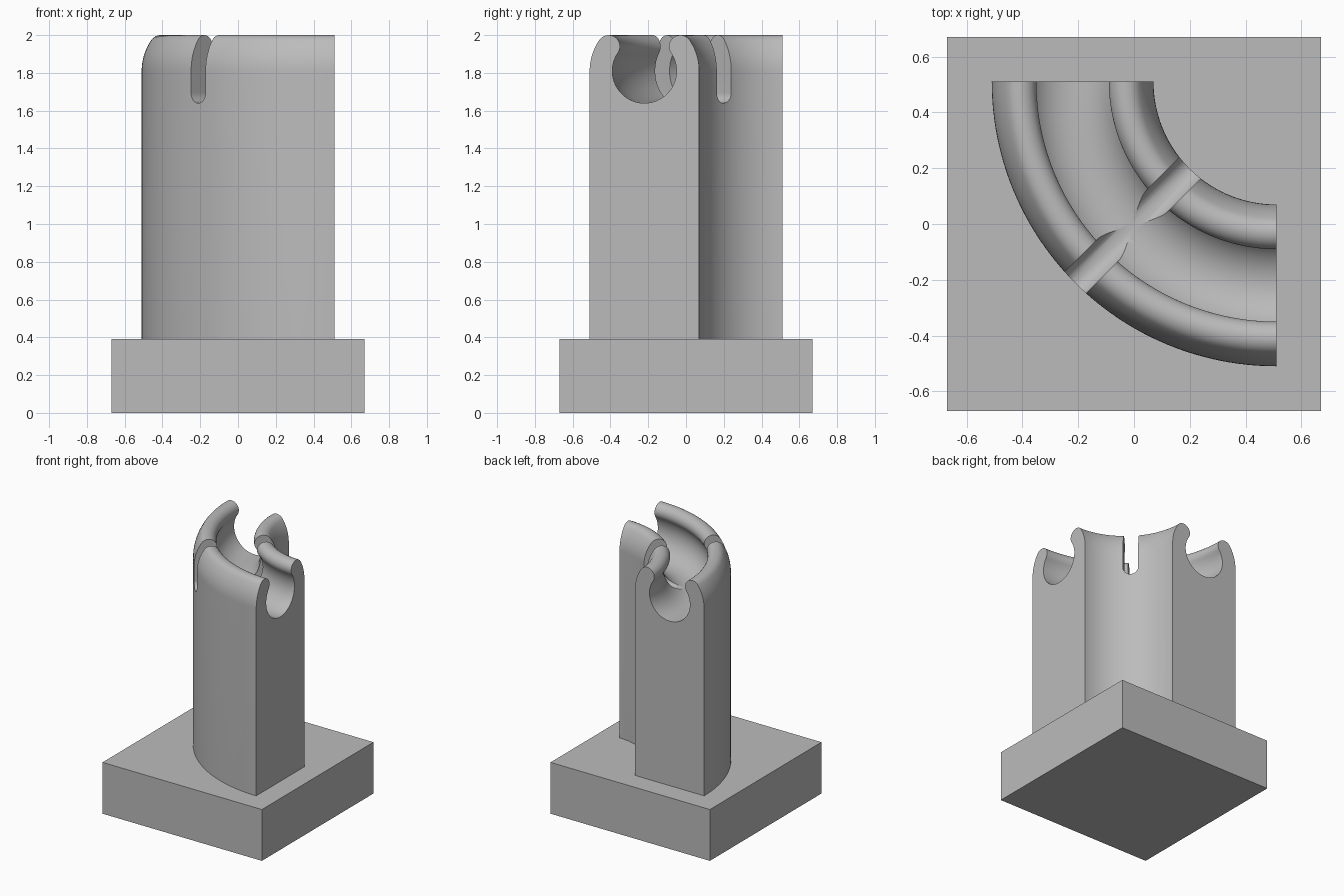
import bpy, bmesh
from math import sin, cos, pi, radians, asin
from mathutils import Matrix, Vector

cube = bpy.data.objects.get("Cube")
if cube:
    bpy.data.objects.remove(cube, do_unlink=True)

grey = bpy.data.materials.new("plain grey")
grey.use_nodes = True
GREY = (0.5, 0.5, 0.5, 1)
grey.diffuse_color = GREY
grey.node_tree.nodes["Principled BSDF"].inputs["Base Color"].default_value = GREY


def add_object(name, bm):
    bmesh.ops.recalc_face_normals(bm, faces=bm.faces)
    mesh = bpy.data.meshes.new(name)
    bm.to_mesh(mesh)
    bm.free()
    mesh.materials.append(grey)
    obj = bpy.data.objects.new(name, mesh)
    bpy.context.collection.objects.link(obj)
    return obj


def arc(cx, cz, r, start, end, steps):
    return [(cx + r * cos(start + (end - start) * i / steps),
             cz + r * sin(start + (end - start) * i / steps)) for i in range(steps + 1)]


BASE_W, BASE_TOP = 1.34, 0.39
CORNER = 0.51                      # centre of the quarter turn, in x and y
MID_R, BORE_Z = 0.73, 1.81         # path and height of the bore
BORE_R, SHELL_R = 0.17, 0.29
LIP_R, LIP_MID = (SHELL_R - BORE_R) / 2, (SHELL_R + BORE_R) / 2
LIP_ANGLE = asin((2 - LIP_R - BORE_Z) / LIP_MID)

# Base block
bm = bmesh.new()
bmesh.ops.create_cube(bm, size=1, matrix=Matrix.Translation((0, 0, BASE_TOP / 2))
                      @ Matrix.Diagonal((BASE_W, BASE_W, BASE_TOP, 1)))
add_object("base", bm)

# Half of the clip outline: wall, shoulder, rounded lip, bore
a = LIP_ANGLE
half = [(SHELL_R, BASE_TOP - 0.01)]
half += arc(0, BORE_Z, SHELL_R, 0, a, 10)
half += arc(LIP_MID * cos(a), BORE_Z + LIP_MID * sin(a), LIP_R, a, a + pi, 18)[1:]
half += arc(0, BORE_Z, BORE_R, a, -pi / 2, 30)[1:]
outline = half + [(-x, z) for x, z in reversed(half[:-1])]

# Sweep the outline through a quarter turn
bm = bmesh.new()
STEPS = 48
rings = []
for i in range(STEPS + 1):
    t = pi + pi / 2 * i / STEPS
    rings.append([bm.verts.new((CORNER + (MID_R + x) * cos(t),
                                CORNER + (MID_R + x) * sin(t), z)) for x, z in outline])
n = len(outline)
for r0, r1 in zip(rings, rings[1:]):
    for j in range(n):
        k = (j + 1) % n
        bm.faces.new((r0[j], r0[k], r1[k], r1[j]))
bm.faces.new(rings[0])
bm.faces.new(rings[-1])
clip = add_object("curved_clip_post", bm)

# Round-bottomed slot across the middle of the post
SLOT_R = 0.054
slot_z = BORE_Z - BORE_R + SLOT_R
section = [(SLOT_R, 2.2)] + arc(0, slot_z, SLOT_R, 0, -pi, 24) + [(-SLOT_R, 2.2)]
bm = bmesh.new()
face = bm.faces.new([bm.verts.new((-0.6, x, z)) for x, z in section])
ext = bmesh.ops.extrude_face_region(bm, geom=[face])
bmesh.ops.translate(bm, vec=Vector((1.2, 0, 0)),
                    verts=[v for v in ext["geom"] if isinstance(v, bmesh.types.BMVert)])
bmesh.ops.rotate(bm, verts=bm.verts, matrix=Matrix.Rotation(radians(45), 3, "Z"))
cutter = add_object("slot_cutter", bm)
cutter.hide_render = True

mod = clip.modifiers.new("slot", "BOOLEAN")
mod.operation = "DIFFERENCE"
mod.solver = "EXACT"
mod.object = cutter
bpy.ops.object.select_all(action="DESELECT")
clip.select_set(True)
bpy.context.view_layer.objects.active = clip
bpy.ops.object.modifier_apply(modifier=mod.name)
bpy.data.objects.remove(cutter, do_unlink=True)
bpy.ops.object.shade_smooth_by_angle(angle=radians(30))
